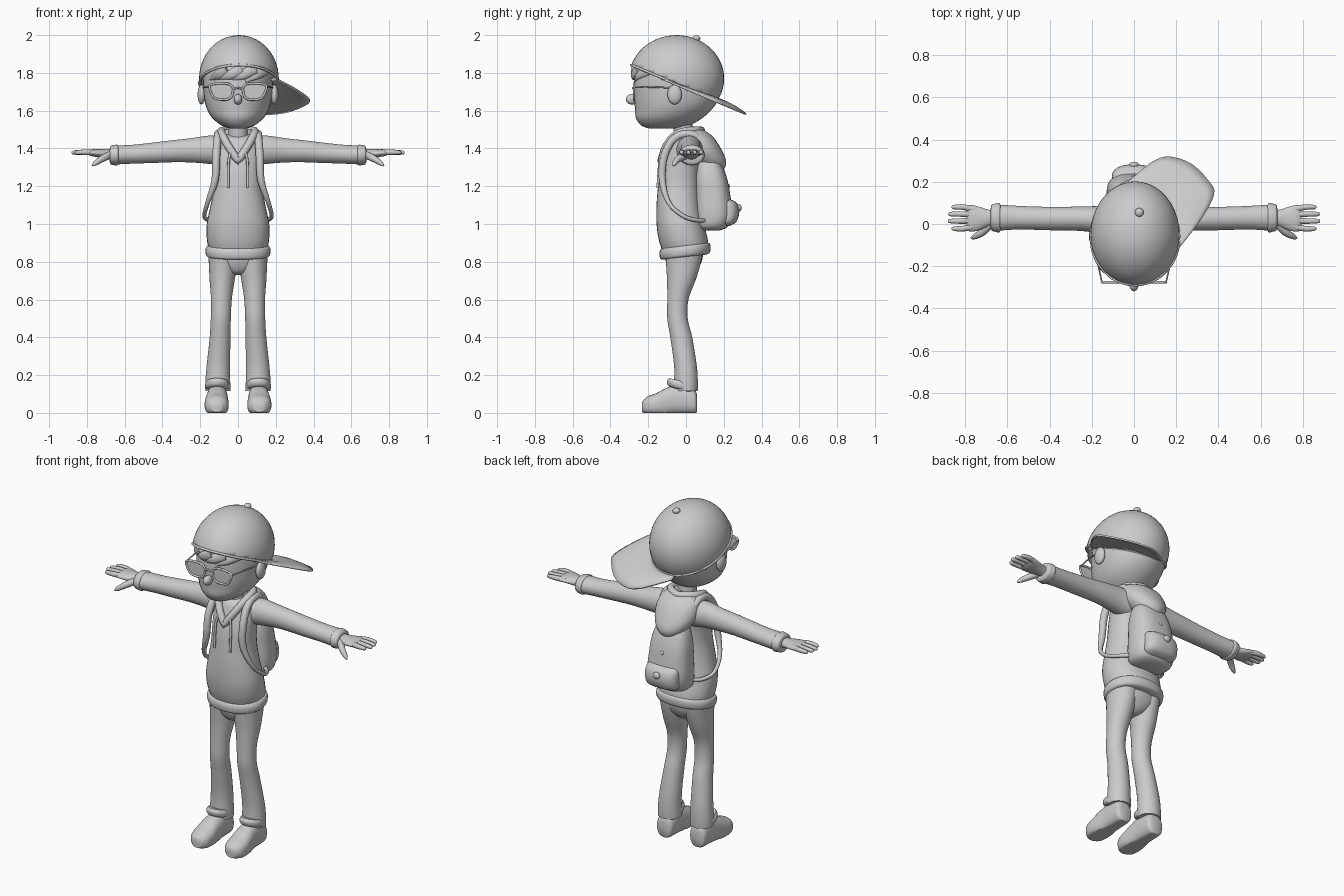
import bpy, bmesh, math
from mathutils import Vector

if "Cube" in bpy.data.objects:
    bpy.data.objects.remove(bpy.data.objects["Cube"])

grey = bpy.data.materials.new("plain_grey")
grey.use_nodes = True
GREY = (0.6, 0.6, 0.6, 1)
grey.diffuse_color = GREY
grey.node_tree.nodes["Principled BSDF"].inputs["Base Color"].default_value = GREY


def finish(bm, name, angle=50):
    """Turn a bmesh into a smooth shaded grey object."""
    bmesh.ops.recalc_face_normals(bm, faces=bm.faces)
    mesh = bpy.data.meshes.new(name)
    bm.to_mesh(mesh)
    bm.free()
    obj = bpy.data.objects.new(name, mesh)
    bpy.context.collection.objects.link(obj)
    mesh.materials.append(grey)
    bpy.ops.object.select_all(action='DESELECT')
    obj.select_set(True)
    bpy.context.view_layer.objects.active = obj
    bpy.ops.object.shade_smooth_by_angle(angle=math.radians(angle))
    return obj


def spline(rows, steps):
    """Smooth interpolation through rows of numbers."""
    out, last = [], len(rows) - 1
    for i in range(last):
        a, b, c, d = (Vector(rows[min(max(i + k, 0), last)]) for k in (-1, 0, 1, 2))
        for s in range(steps):
            t = s / steps
            out.append(b + (c - a) * t / 2 + (a * 2 - b * 5 + c * 4 - d) * t * t / 2
                       + (b * 3 - a - c * 3 + d) * t ** 3 / 2)
    return out + [Vector(rows[-1])]


def loft(name, rings, axis='z', power=2, tilt=0, side=1, floor=None, steps=4, sides=32):
    """Skin over rings (position, centre a, centre b, radius a, radius b)."""
    bm = bmesh.new()
    loops = []
    for pos, ca, cb, ra, rb in spline(rings, steps):
        loop = []
        for k in range(sides):
            c, s = math.cos(math.tau * k / sides), math.sin(math.tau * k / sides)
            a = ca + ra * math.copysign(abs(c) ** (2 / power), c)
            b = cb + rb * math.copysign(abs(s) ** (2 / power), s)
            x, y, z = {'x': (pos, a, b), 'y': (a, pos, b), 'z': (a, b, pos)}[axis]
            z += tilt * y
            loop.append(bm.verts.new((x * side, y, z if floor is None else max(z, floor))))
        loops.append(loop)
    for p, q in zip(loops, loops[1:]):
        for k in range(sides):
            n = (k + 1) % sides
            bm.faces.new((p[k], p[n], q[n], q[k]))
    bm.faces.new(loops[0])
    bm.faces.new(loops[-1])
    return finish(bm, name)


def ball(name, centre, radii):
    bm = bmesh.new()
    bmesh.ops.create_uvsphere(bm, u_segments=24, v_segments=14, radius=1)
    bmesh.ops.scale(bm, vec=radii, verts=bm.verts)
    bmesh.ops.translate(bm, vec=centre, verts=bm.verts)
    return finish(bm, name)


def tube(name, points, radii, closed=False, flat=(1, 1), steps=4, side=1):
    """Sweep an ellipse along a smooth path; flat scales it sideways and upwards."""
    if not isinstance(radii, (list, tuple)):
        radii = [radii] * len(points)
    rows = [(x * side, y, z, r) for (x, y, z), r in zip(points, radii)]
    path = spline(rows + ([rows[0]] if closed else []), steps)
    if closed:
        path.pop()
    bm, loops, n = bmesh.new(), [], len(path)
    for i, p in enumerate(path):
        nxt = path[(i + 1) % n] if closed else path[min(i + 1, n - 1)]
        prv = path[i - 1] if closed else path[max(i - 1, 0)]
        t = (nxt.xyz - prv.xyz).normalized()
        ref = Vector((0, 1, 0)) if abs(t.y) < 0.8 else Vector((1, 0, 0))
        u = t.cross(ref).normalized()
        v = t.cross(u)
        loops.append([bm.verts.new(p.xyz + p.w * (u * math.cos(math.tau * k / 10) * flat[0]
                                                  + v * math.sin(math.tau * k / 10) * flat[1]))
                      for k in range(10)])
    for i in range(n if closed else n - 1):
        p, q = loops[i], loops[(i + 1) % n]
        # match the nearest vertex so the sweep never twists
        off = min(range(10), key=lambda o: (q[o].co - p[0].co).length)
        for k in range(10):
            bm.faces.new((p[k], p[(k + 1) % 10], q[(k + 1 + off) % 10], q[(k + off) % 10]))
    if not closed:
        bm.faces.new(loops[0])
        bm.faces.new(loops[-1])
    return finish(bm, name)


# Head
loft("head", [(1.505, 0, -.12, .04, .07), (1.52, 0, -.11, .085, .125), (1.56, 0, -.09, .135, .175),
              (1.61, 0, -.065, .165, .205), (1.67, 0, -.05, .18, .225), (1.75, 0, -.045, .185, .23),
              (1.83, 0, -.045, .178, .21), (1.9, 0, -.04, .14, .16)])
loft("neck", [(1.38, 0, 0, .06, .06), (1.46, 0, -.01, .052, .052), (1.56, 0, -.02, .052, .052)])
ball("nose", (0, -.285, 1.66), (.022, .034, .028))

# Cap dome, cut along a sloping rim
RIM, SLOPE = 1.72, -.42
CENTRE, RADII = Vector((.005, -.05, 1.77)), Vector((.211, .252, .23))
bm = bmesh.new()
bmesh.ops.create_uvsphere(bm, u_segments=40, v_segments=28, radius=1)
bmesh.ops.scale(bm, vec=RADII, verts=bm.verts)
bmesh.ops.translate(bm, vec=CENTRE, verts=bm.verts)
bmesh.ops.bisect_plane(bm, geom=bm.verts[:] + bm.edges[:] + bm.faces[:], plane_co=(0, 0, RIM),
                       plane_no=(0, -SLOPE, 1), clear_inner=True)
rim = [v.co.copy() for v in bm.verts if v.is_boundary]
rim.sort(key=lambda p: math.atan2(p.y - CENTRE.y, p.x))
cap = finish(bm, "cap_dome")
shell = cap.modifiers.new("thickness", 'SOLIDIFY')
shell.thickness = .012
tube("cap_rim", [tuple(p) for p in rim[::2]], .007, closed=True, steps=2)
ball("cap_button", (.025, .055, 1.983), (.021, .021, .016))

# Visor, fanned out between the rim and its outline
outline = spline([(-.04, .19), (.04, .26), (.1, .303), (.17, .32), (.27, .287), (.35, .21),
                  (.38, .14), (.31, .01), (.2, -.13)], 4)
bm = bmesh.new()
rows = []
for i, p in enumerate(outline):
    inner = Vector((p.x, p.y + .05))
    inner = Vector((inner.x / .2, inner.y / .235)).normalized()
    inner = Vector((inner.x * .185, inner.y * .215 - .05))
    arch = .02 * math.sin(math.pi * i / (len(outline) - 1))
    row = []
    for j in range(7):
        q = inner.lerp(p, j / 6)
        row.append(bm.verts.new((q.x, q.y, RIM + SLOPE * q.y + arch * math.sin(math.pi * j / 6))))
    rows.append(row)
for p, q in zip(rows, rows[1:]):
    for j in range(6):
        bm.faces.new((p[j], p[j + 1], q[j + 1], q[j]))
visor = finish(bm, "cap_visor")
visor.modifiers.new("thickness", 'SOLIDIFY').thickness = .01

# Fringe locks
for i, (a, b, z) in enumerate([(.15, .04, 1.755), (.09, -.04, 1.765), (.02, -.1, 1.77), (-.06, -.15, 1.765)]):
    front = lambda x: -.045 - .232 * math.sqrt(1 - (x / .19) ** 2)
    m = (a + b) / 2
    tube(f"fringe_lock_{i}", [(a, front(a), 1.82), (m, front(m) - .004, 1.79), (b, front(b), z)],
         [.03, .026, .004], flat=(1, .5))

# Glasses bridge
tube("glasses_bridge", [(-.025, -.278, 1.715), (0, -.282, 1.72), (.025, -.278, 1.715)], .005)

# Hoodie
loft("hoodie_body", [(1.475, 0, .02, .07, .05), (1.45, 0, 0, .115, .08), (1.4, 0, -.005, .13, .1),
                     (1.3, 0, -.03, .125, .105), (1.2, 0, -.038, .127, .11), (1.1, 0, -.038, .145, .118),
                     (1, 0, -.03, .165, .126), (.92, 0, -.015, .165, .13), (.87, 0, -.005, .155, .125)], power=2.2)
loft("hoodie_hem", [(.825, 0, -.005, .145, .11), (.832, 0, -.005, .167, .13), (.86, 0, -.005, .173, .136),
                    (.882, 0, -.005, .166, .13), (.887, 0, -.005, .15, .115)], power=2.2, tilt=.12)
loft("hood", [(1.5, 0, .03, .085, .06), (1.46, 0, .06, .12, .085), (1.39, 0, .09, .125, .1),
              (1.33, 0, .125, .095, .088), (1.29, 0, .145, .055, .055), (1.275, 0, .15, .015, .02)])
tube("hood_edge", [(0, -.13, 1.335), (.05, -.105, 1.41), (.085, -.05, 1.475), (.08, .03, 1.495), (0, .08, 1.495),
                   (-.08, .03, 1.495), (-.085, -.05, 1.475), (-.05, -.105, 1.41)], .021, closed=True)

# Backpack
loft("backpack", [(.965, 0, .13, .07, .045), (.985, 0, .135, .115, .085), (1.05, 0, .145, .13, .1),
                  (1.15, 0, .14, .125, .095), (1.25, 0, .13, .115, .085), (1.33, 0, .12, .09, .06),
                  (1.36, 0, .11, .05, .03)], power=2.6)
loft("backpack_pocket", [(.99, 0, .2, .07, .03), (1.01, 0, .215, .1, .05), (1.06, 0, .22, .105, .062),
                         (1.11, 0, .215, .1, .055), (1.13, 0, .205, .08, .03)], power=2.5)
ball("pocket_toggle", (0, .28, 1.085), (.022, .015, .02))
ball("backpack_stud", (0, .222, 1.2), (.012, .01, .012))

# Trousers seat
loft("trouser_seat", [(.87, 0, -.01, .15, .105), (.8, 0, -.012, .15, .095), (.75, 0, -.015, .08, .07),
                      (.73, 0, -.015, .025, .04)])

for side, tag in ((1, "left"), (-1, "right")):
    # Ear, lens, frame and temple
    ball(f"{tag}_ear", (.193 * side, -.06, 1.685), (.021, .038, .052))
    corners = [(.025, 1.72), (.05, 1.742), (.125, 1.742), (.152, 1.725), (.132, 1.675), (.105, 1.66), (.055, 1.66), (.032, 1.68)]
    ring = [(x, -.276, z) for x, z in corners]
    tube(f"{tag}_glasses_frame", ring, .006, closed=True, side=side)
    bm = bmesh.new()
    bm.faces.new([bm.verts.new((x * side, y, z)) for x, y, z in ring])
    finish(bm, f"{tag}_lens")
    tube(f"{tag}_glasses_temple", [(.152, -.276, 1.725), (.172, -.18, 1.725), (.186, -.06, 1.72)], .004, side=side)

    # Sleeve and cuff
    loft(f"{tag}_sleeve", [(.08, .02, 1.385, .075, .075), (.15, .02, 1.393, .066, .075), (.25, .025, 1.39, .058, .064),
                           (.35, .025, 1.385, .056, .058), (.45, .027, 1.377, .055, .054), (.55, .03, 1.37, .056, .05),
                           (.65, .03, 1.365, .062, .05)], axis='x', side=side)
    loft(f"{tag}_cuff", [(.63, .03, 1.365, .05, .04), (.638, .03, 1.365, .069, .054), (.66, .03, 1.365, .066, .053),
                         (.675, .03, 1.365, .06, .048), (.68, .03, 1.365, .04, .03)], axis='x', side=side)

    # Hand, fingers and thumb
    loft(f"{tag}_palm", [(.65, .03, 1.367, .035, .03), (.69, .028, 1.37, .04, .026), (.735, .026, 1.374, .056, .022),
                         (.775, .027, 1.377, .063, .018), (.795, .027, 1.377, .052, .009)], axis='x', side=side)
    for name, y, tip in (("little", .08, .865), ("ring", .047, .88), ("middle", .014, .882), ("index", -.022, .865)):
        tube(f"{tag}_{name}_finger", [(.75, .027 + (y - .027) * .75, 1.376), (.81, y, 1.38), (tip - .012, y, 1.378), (tip, y, 1.377)],
             [.015, .014, .011, .004], side=side)
    tube(f"{tag}_thumb", [(.68, 0, 1.365), (.72, -.04, 1.345), (.755, -.06, 1.322), (.772, -.068, 1.308)],
         [.02, .018, .013, .004], side=side)

    # Drawstring and backpack strap
    tube(f"{tag}_drawstring", [(.035, -.128, 1.39), (.05, -.14, 1.33), (.052, -.15, 1.19)], .007, side=side)
    tube(f"{tag}_strap", [(.1, .1, 1.42), (.105, .03, 1.475), (.108, -.06, 1.455), (.115, -.115, 1.36), (.122, -.125, 1.23),
                          (.162, -.09, 1.11), (.178, -.01, 1.04), (.15, .06, 1.02), (.11, .1, 1.02)],
         [.02, .021, .021, .021, .019, .012, .011, .011, .011], side=side)

    # Trouser leg, shoe collar and shoe
    loft(f"{tag}_trouser_leg", [(.85, .08, -.01, .078, .1), (.78, .08, -.015, .074, .09), (.7, .084, -.025, .066, .075),
                                (.6, .088, -.043, .055, .056), (.5, .091, -.045, .053, .054), (.4, .095, -.025, .055, .058),
                                (.25, .104, -.003, .062, .06), (.16, .107, 0, .066, .063), (.115, .107, 0, .066, .062)], side=side)
    loft(f"{tag}_shoe_collar", [(.115, .11, -.022, .05, .06), (.125, .11, -.024, .062, .073), (.145, .11, -.025, .064, .075),
                                (.162, .11, -.024, .055, .066)], tilt=-.25, side=side)
    loft(f"{tag}_shoe", [(.058, .11, .05, .035, .045), (.045, .11, .06, .05, .065), (0, .11, .068, .054, .075),
                         (-.06, .11, .068, .056, .078), (-.11, .112, .055, .06, .074), (-.16, .113, .043, .064, .06),
                         (-.205, .113, .038, .056, .048), (-.232, .113, .032, .03, .028)],
         axis='y', power=2.4, side=side, floor=0)
